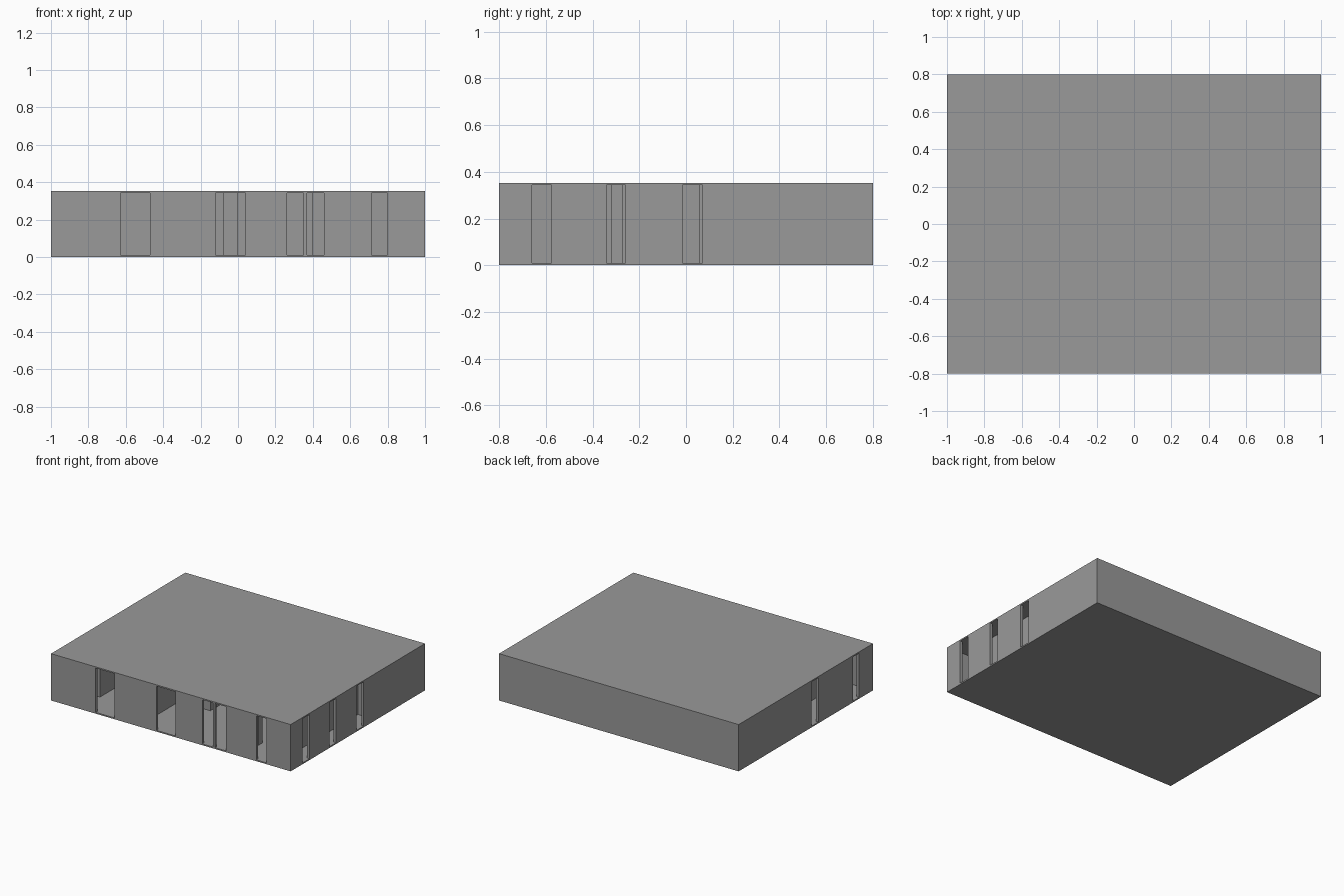
import bpy, bmesh
from mathutils import Matrix

if "Cube" in bpy.data.objects:
    bpy.data.objects.remove(bpy.data.objects["Cube"])

Z0, Z1, TOP = 0.01, 0.343, 0.353   # floor top, ceiling underside, roof top
T = 0.02                           # wall thickness

grey = bpy.data.materials.new("dark_grey")
grey.diffuse_color = (0.32, 0.32, 0.32, 1)
grey.use_nodes = True
grey.node_tree.nodes["Principled BSDF"].inputs["Base Color"].default_value = grey.diffuse_color


def add_boxes(name, boxes):
    """One object from boxes given as (x0, x1, y0, y1, z0, z1)."""
    bm = bmesh.new()
    for x0, x1, y0, y1, z0, z1 in boxes:
        m = Matrix.Translation(((x0 + x1) / 2, (y0 + y1) / 2, (z0 + z1) / 2))
        m = m @ Matrix.Diagonal((x1 - x0, y1 - y0, z1 - z0, 1))
        bmesh.ops.create_cube(bm, size=1, matrix=m)
    me = bpy.data.meshes.new(name)
    bm.to_mesh(me)
    bm.free()
    me.materials.append(grey)
    ob = bpy.data.objects.new(name, me)
    bpy.context.collection.objects.link(ob)
    return ob


def wall(name, axis, pos, start, end, gaps=(), thick=T):
    """Full-height wall along an axis, left open at each doorway gap."""
    cuts = [start] + [v for g in gaps for v in g] + [end]
    boxes = []
    for a, b in zip(cuts[::2], cuts[1::2]):
        plan = (a, b, pos, pos + thick) if axis == 'x' else (pos, pos + thick, a, b)
        boxes.append(plan + (Z0, Z1))
    return add_boxes(name, boxes)


# Floor and roof slabs
add_boxes("floor_slab", [(-1, 1, -0.8, 0.8, 0, Z0)])
add_boxes("roof_slab", [(-1, 1, -0.8, 0.8, Z1, TOP)])

# Outer walls with full-height doorways
wall("front_wall", 'x', -0.8, -1, 1,
     [(-0.628, -0.47), (-0.12, 0.04), (0.263, 0.35), (0.368, 0.46), (0.713, 0.80)])
wall("back_wall", 'x', 0.8 - T, -1, 1)
wall("right_wall", 'y', 1 - T, -0.8 + T, 0.8 - T,
     [(-0.66, -0.575), (-0.34, -0.26), (-0.015, 0.07)])
wall("left_wall", 'y', -1, -0.8 + T, 0.8 - T,
     [(-0.635, -0.56), (-0.15, -0.065)])

# Inner partitions seen through the doorways
wall("left_partition", 'y', -0.765, -0.58, 0.2)
wall("middle_partition", 'y', -0.28, -0.8 + T, 0.2)
wall("centre_partition", 'y', -0.08, -0.33, 0.2, thick=0.08)
wall("right_partition", 'y', 0.57, -0.6, 0.2, [(-0.55, -0.42)])
wall("side_partition", 'y', 0.84, -0.7, 0.2, [(-0.32, -0.275), (0.06, 0.14)])
wall("rear_partition", 'x', 0.2, -1 + T, 1 - T, [(0.40, 0.48)])
